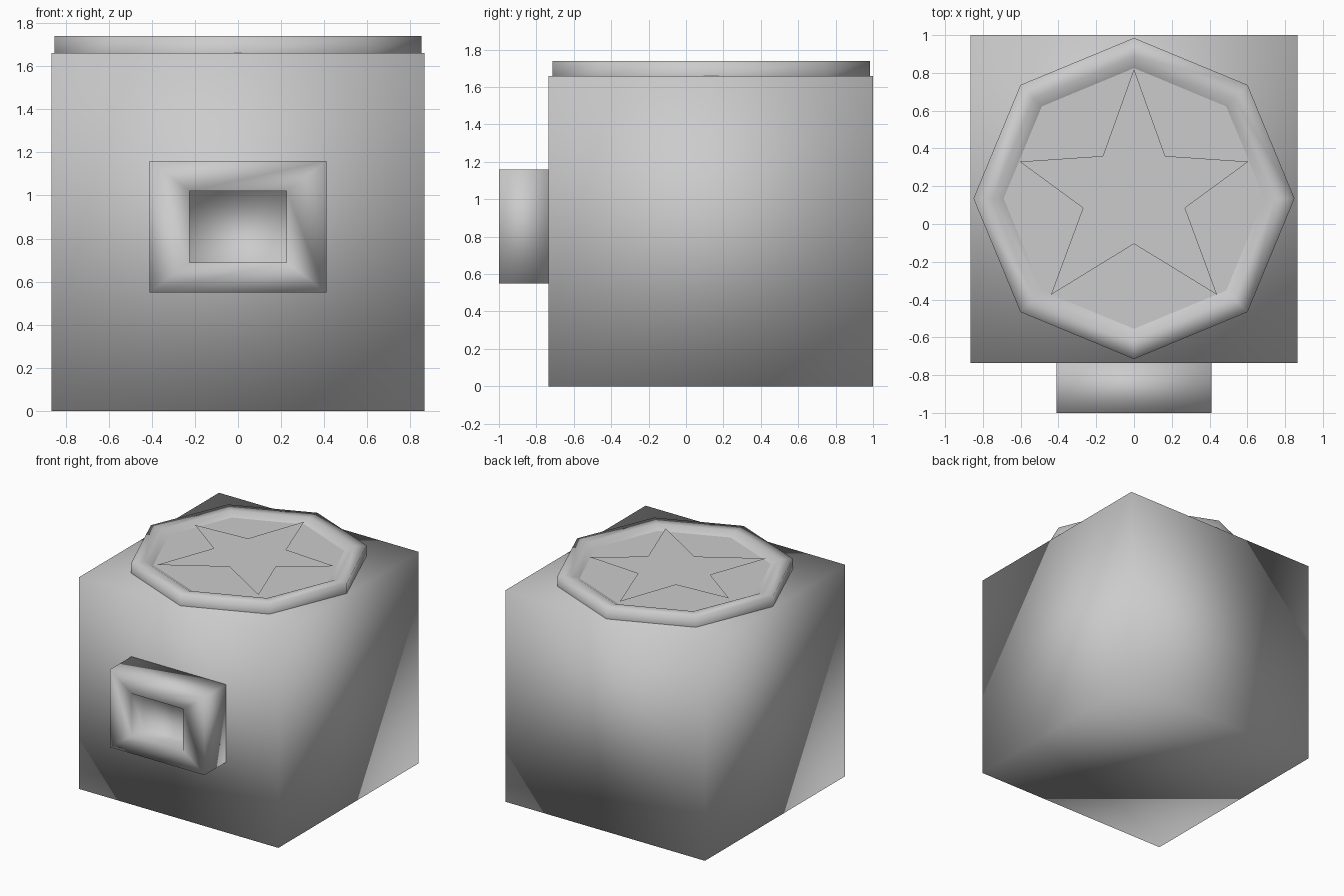
import bpy
from math import cos, sin, pi

if "Cube" in bpy.data.objects:
    bpy.data.objects.remove(bpy.data.objects["Cube"])


def make(name, verts, faces, smooth=True):
    mesh = bpy.data.meshes.new(name)
    mesh.from_pydata(verts, [], faces)
    mesh.update()
    mesh.polygons.foreach_set("use_smooth", [smooth] * len(faces))
    obj = bpy.data.objects.new(name, mesh)
    bpy.context.collection.objects.link(obj)
    return obj


def loft(name, rings, cap_start=False, cap_end=False, smooth=True):
    """Bridge equal-sized rings of points into one skin."""
    n = len(rings[0])
    verts = [p for ring in rings for p in ring]
    faces = [(k * n + i, k * n + (i + 1) % n, (k + 1) * n + (i + 1) % n, (k + 1) * n + i)
             for k in range(len(rings) - 1) for i in range(n)]
    if cap_start:
        faces.append(tuple(reversed(range(n))))
    if cap_end:
        faces.append(tuple(range(len(verts) - n, len(verts))))
    return make(name, verts, faces, smooth)


def rect_xy(z):
    return [(-.865, -.735, z), (.865, -.735, z), (.865, 1, z), (-.865, 1, z)]


def rect_xz(w, z0, z1, y):
    return [(-w, y, z0), (w, y, z0), (w, y, z1), (-w, y, z1)]


CY = .135  # centre of the lid in y


def octagon(r, z):
    return [(r * cos(i * pi / 4), CY + r * sin(i * pi / 4), z) for i in range(8)]


# Soft-shaded cube body
loft("body", [rect_xy(0), rect_xy(1.66)], True, True)

# Front box with a recessed opening
loft("front_box", [rect_xz(.41, .55, 1.16, -.735), rect_xz(.41, .55, 1.16, -1),
                   rect_xz(.225, .69, 1.02, -1), rect_xz(.225, .69, 1.02, -.85)],
     True, True)

# Octagonal rim on top, stepping down to a flat floor
loft("lid_rim", [octagon(.85, 1.66), octagon(.85, 1.74),
                 octagon(.75, 1.74), octagon(.69, 1.71)])
make("lid_floor", octagon(.69, 1.71), [tuple(range(8))], False)

# Flat five-pointed star: right half as (x, y), mirrored to the left
half = [(0, -.105), (.44, -.375), (.27, .085), (.605, .33), (.165, .36), (0, .82)]
outline = half + [(-x, y) for x, y in reversed(half[1:-1])]
make("star", [(x, y, 1.733) for x, y in outline], [tuple(range(len(outline)))], False)
